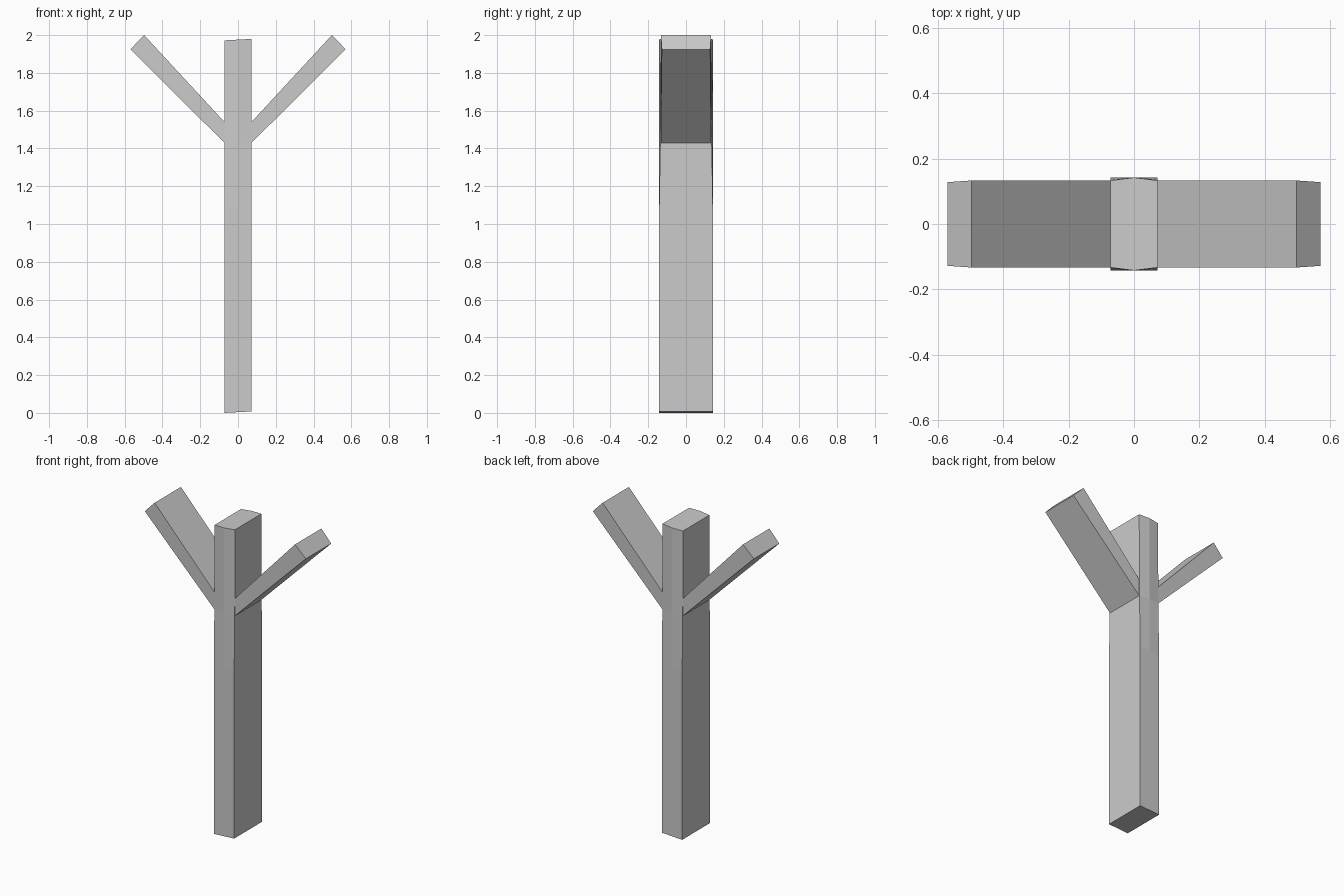
import bpy

if "Cube" in bpy.data.objects:
    bpy.data.objects.remove(bpy.data.objects["Cube"])


def make_object(name, rings):
    """Skin a stack of equal-sized vertex rings into a closed solid."""
    n = len(rings[0])
    verts = [v for ring in rings for v in ring]
    faces = [list(range(n))[::-1], [len(verts) - n + i for i in range(n)]]
    for r in range(len(rings) - 1):
        for i in range(n):
            j = (i + 1) % n
            faces.append([r * n + i, r * n + j, (r + 1) * n + j, (r + 1) * n + i])
    mesh = bpy.data.meshes.new(name)
    mesh.from_pydata(verts, [], faces)
    obj = bpy.data.objects.new(name, mesh)
    bpy.context.collection.objects.link(obj)
    return obj


# Trunk: square corners below, corners pulled in above to form a soft ridge
W, D = 0.072, 0.142


def trunk_ring(z, corner, tilt=0.0):
    outline = [(-W, -corner), (0, -D), (W, -corner), (W, corner), (0, D), (-W, corner)]
    return [(x, y, z + tilt * (x + W) / (2 * W)) for x, y in outline]


make_object("trunk", [
    trunk_ring(0.0, D, 0.008),
    trunk_ring(1.08, D),
    trunk_ring(1.43, 0.136),
    trunk_ring(1.972, 0.133, 0.008),
])

# Branches: flat slabs rising outward at about 45 degrees, mirrored in x
for side, name in ((-1, "left_branch"), (1, "right_branch")):
    # profile points: (x, z, half depth), inner end then outer end
    inner = [(0.065, 1.423, 0.133), (0.065, 1.533, 0.133)]
    outer = [(0.57, 1.925, 0.128), (0.497, 2.0, 0.133)]
    rings = []
    for (x0, z0, d0), (x1, z1, d1) in (inner, outer):
        ring = [(side * x0, -d0, z0), (side * x0, d0, z0),
                (side * x1, d1, z1), (side * x1, -d1, z1)]
        rings.append(ring if side > 0 else ring[::-1])
    make_object(name, rings)
